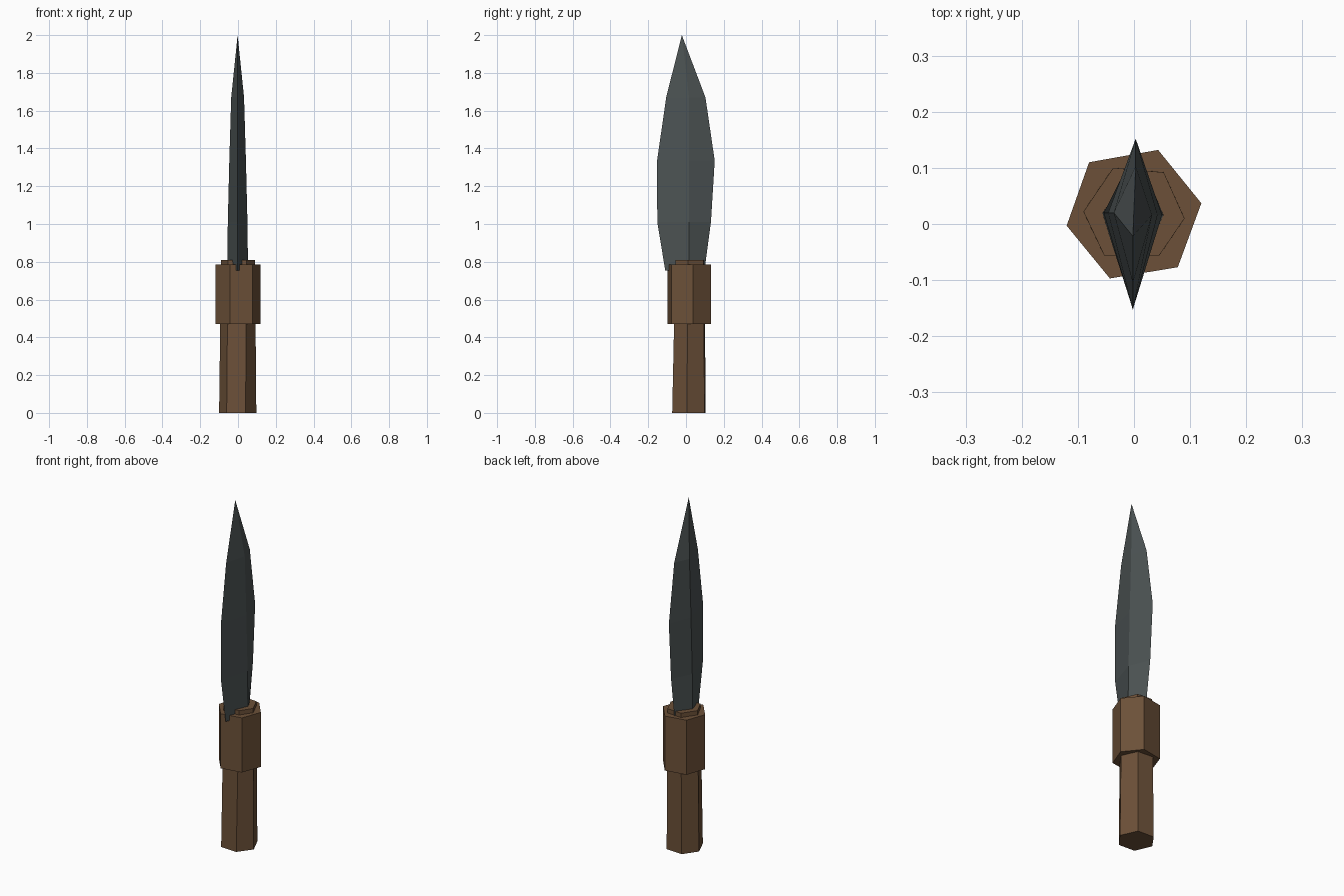
import bpy, bmesh

if "Cube" in bpy.data.objects:
    bpy.data.objects.remove(bpy.data.objects["Cube"])


def material(name, rgb):
    m = bpy.data.materials.new(name)
    m.diffuse_color = (*rgb, 1)
    m.use_nodes = True
    m.node_tree.nodes["Principled BSDF"].inputs["Base Color"].default_value = m.diffuse_color
    return m


def loft(name, rings, mat, tip=None):
    """Skin a stack of equal-sized rings, capped at both ends or closed to a tip."""
    bm = bmesh.new()
    rows = [[bm.verts.new(p) for p in ring] for ring in rings]
    n = len(rows[0])
    for a, b in zip(rows, rows[1:]):
        for i in range(n):
            j = (i + 1) % n
            bm.faces.new((a[i], a[j], b[j], b[i]))
    bm.faces.new(rows[0][::-1])
    if tip:
        t = bm.verts.new(tip)
        for i in range(n):
            bm.faces.new((rows[-1][i], rows[-1][(i + 1) % n], t))
    else:
        bm.faces.new(rows[-1])
    bmesh.ops.recalc_face_normals(bm, faces=bm.faces)
    me = bpy.data.meshes.new(name)
    bm.to_mesh(me)
    bm.free()
    me.materials.append(mat)
    ob = bpy.data.objects.new(name, me)
    bpy.context.collection.objects.link(ob)
    return ob


wood = material("brown wood", (0.150, 0.081, 0.040))
metal = material("dark steel", (0.072, 0.086, 0.087))

# Handle: slightly irregular hexagonal grip running up through the collar
grip_low = [(0.097, 0.005), (0.055, 0.098), (-0.045, 0.103),
            (-0.1, 0.025), (-0.06, -0.068), (0.04, -0.073)]
grip_top = [(0.09, 0.01), (0.053, 0.092), (-0.037, 0.1),
            (-0.09, 0.022), (-0.053, -0.056), (0.045, -0.056)]
loft("handle", [[(x, y, 0) for x, y in grip_low],
                [(x, y, 0.81) for x, y in grip_top]], wood)

# Collar: wider hexagonal sleeve
collar = [(0.12, 0.037), (0.043, 0.132), (-0.08, 0.11),
          (-0.12, -0.003), (-0.043, -0.097), (0.078, -0.077)]
loft("collar", [[(x, y, z) for x, y in collar] for z in (0.47, 0.785)], wood)

# Blade: diamond sections (height, front edge y, back edge y, half thickness)
sections = [(0.755, -0.11, 0.098, 0.053), (1.01, -0.152, 0.132, 0.05),
            (1.335, -0.153, 0.152, 0.042), (1.67, -0.105, 0.103, 0.032)]
blade = [[(h, 0.016, z), (0.003, back, z), (-h - 0.004, 0.02, z), (-0.002, front, z)]
         for z, front, back, h in sections]
loft("blade", blade, metal, tip=(-0.002, -0.022, 2.0))
